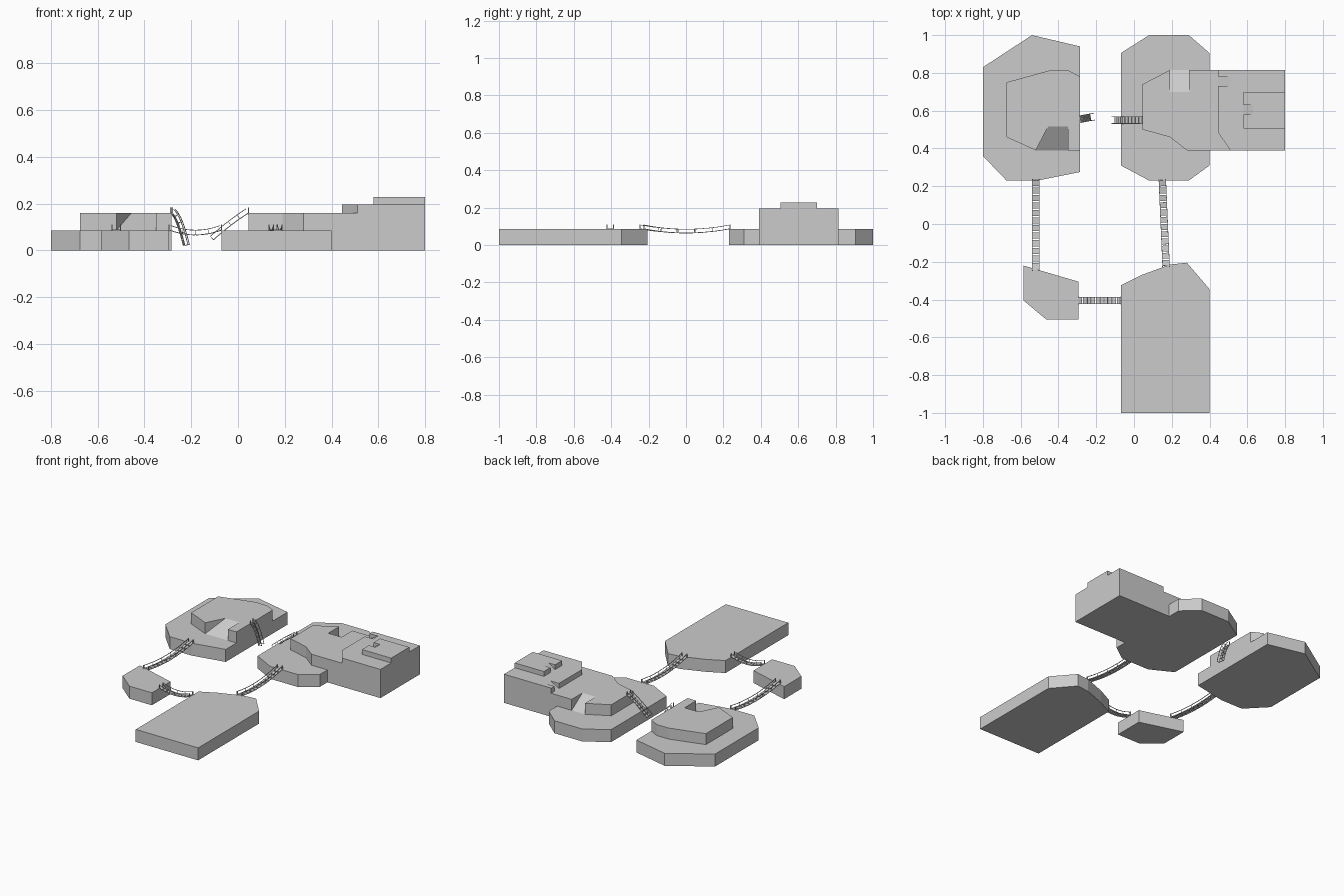
import bpy, bmesh
from mathutils import Vector, Matrix

if "Cube" in bpy.data.objects:
    bpy.data.objects.remove(bpy.data.objects["Cube"])


def finish(name, bm):
    bmesh.ops.recalc_face_normals(bm, faces=bm.faces)
    me = bpy.data.meshes.new(name)
    bm.to_mesh(me)
    bm.free()
    ob = bpy.data.objects.new(name, me)
    bpy.context.collection.objects.link(ob)
    return ob


def slab(name, outline, z0, z1):
    """Extrude a plan outline from z0 to z1."""
    bm = bmesh.new()
    face = bm.faces.new([bm.verts.new((x, y, z0)) for x, y in outline])
    geom = bmesh.ops.extrude_face_region(bm, geom=[face], use_keep_orig=True)["geom"]
    bmesh.ops.translate(bm, vec=(0, 0, z1 - z0),
                        verts=[g for g in geom if isinstance(g, bmesh.types.BMVert)])
    return finish(name, bm)


def ramp(name, low, high, z0, z1):
    """Sloping face filling a notch, from its low edge to its high edge."""
    bm = bmesh.new()
    pts = [(x, y, z0) for x, y in low] + [(x, y, z1) for x, y in high]
    f = bm.faces.new([bm.verts.new(p) for p in pts])
    f.normal_update()
    flip = f.normal.z < 0
    ob = finish(name, bm)
    if ob.data.polygons[0].normal.z < 0:
        ob.data.flip_normals()
    return ob


def beam(bm, p, q, side, w, t):
    """Box running from p to q, w wide along side, t thick."""
    x = (q - p).normalized()
    z = x.cross(side).normalized()
    y = z.cross(x)
    m = Matrix((x, y, z)).transposed().to_4x4()
    m.translation = (p + q) / 2
    bmesh.ops.create_cube(bm, size=1, matrix=m @ Matrix.Diagonal(((q - p).length, w, t, 1)))


def bridge(name, a, mid, b, planks, posts, both_ends=True, rail=0.02):
    """Plank bridge with rope rails along a quadratic curve."""
    a, mid, b = Vector(a), Vector(mid), Vector(b)

    def at(t):
        return a * (1 - t) ** 2 + mid * 2 * t * (1 - t) + b * t * t

    flat = Vector((b.x - a.x, b.y - a.y, 0)).normalized()
    side = Vector((0, 0, 1)).cross(flat)

    def up(t):
        d = ((mid - a) * (1 - t) + (b - mid) * t).normalized()
        return d.cross(side)

    deck, rope = bmesh.new(), bmesh.new()
    for i in range(planks):
        beam(deck, at((i + 0.08) / planks), at((i + 0.88) / planks), side, 0.038, 0.004)
    for s in (-0.018, 0.018):
        off = side * s
        for i in range(8):
            t0, t1 = i / 8, (i + 1) / 8
            for h in (0, rail):
                beam(rope, at(t0) + off + up(t0) * h, at(t1) + off + up(t1) * h,
                     side, 0.003, 0.003)
        for i in range(posts + 1):
            t = i / posts
            if i == 0 or (i == posts and both_ends):
                base = at(t) + off
                beam(rope, base - Vector((0, 0, 0.006)),
                     base + Vector((0, 0, rail + 0.003)), side, 0.005, 0.005)
            else:
                beam(rope, at(t) + off, at(t) + off + up(t) * rail, side, 0.002, 0.002)
    finish(name + "_planks", deck)
    finish(name + "_ropes", rope)


H1, H2, H3, H4 = 0.085, 0.16, 0.195, 0.228

# front islands
slab("front_island", [(-.07, -1), (.4, -1), (.4, -.345), (.28, -.205), (.19, -.215),
                      (.04, -.27), (-.07, -.325)], 0, H1)
slab("small_island", [(-.585, -.22), (-.585, -.405), (-.465, -.505), (-.295, -.505),
                      (-.295, -.305)], 0, H1)

# back left island and its raised terrace
slab("left_island", [(-.8, .36), (-.675, .23), (-.51, .23), (-.285, .275), (-.285, .94),
                     (-.54, 1), (-.8, .83)], 0, H1)
slab("left_terrace", [(-.675, .75), (-.675, .46), (-.52, .39), (-.455, .515), (-.35, .515),
                      (-.35, .39), (-.285, .39), (-.285, .78), (-.35, .815), (-.44, .815)],
     H1, H2)
ramp("left_ramp", [(-.52, .39), (-.35, .39)], [(-.35, .515), (-.455, .515)], H1, H2)

# back right island with stacked terraces
slab("right_island", [(-.07, .31), (.08, .23), (.29, .23), (.4, .31), (.4, .905), (.29, 1),
                      (.08, 1), (-.07, .905)], 0, H1)
slab("right_foundation", [(.4, .39), (.8, .39), (.8, .815), (.4, .815)], 0, H1)
slab("right_terrace", [(.045, .74), (.045, .5), (.19, .46), (.28, .39), (.8, .39),
                       (.8, .815), (.29, .815), (.29, .7), (.19, .7), (.19, .815)], H1, H2)
ramp("right_ramp", [(.19, .815), (.29, .815)], [(.29, .7), (.19, .7)], H1, H2)
slab("upper_terrace", [(.445, .485), (.51, .39), (.8, .39), (.8, .815), (.445, .815),
                       (.445, .78), (.51, .78), (.51, .73), (.445, .73)], H2, H3)
ramp("upper_ramp", [(.445, .73), (.445, .78)], [(.51, .78), (.51, .73)], H2, H3)
slab("summit", [(.58, .505), (.8, .505), (.8, .7), (.58, .7), (.58, .63), (.63, .63),
                (.63, .58), (.58, .58)], H3, H4)
ramp("summit_ramp", [(.58, .58), (.58, .63)], [(.63, .63), (.63, .58)], H3, H4)

# hanging bridges
bridge("left_bridge", (-.52, .235, .087), (-.52, 0, .042), (-.52, -.245, .087), 12, 5)
bridge("right_bridge", (.15, .235, .087), (.16, 0, .042), (.17, -.225, .087), 12, 5)
bridge("front_bridge", (-.295, -.405, .087), (-.18, -.405, .045), (-.07, -.405, .087), 10, 4)

# two halves of the broken bridge
bridge("broken_bridge_right", (.045, .55, .16), (-.03, .55, .112), (-.105, .55, .045),
       8, 4, False)
bridge("broken_bridge_left", (-.285, .555, .16), (-.26, .56, .14), (-.23, .565, .02),
       8, 4, False)
